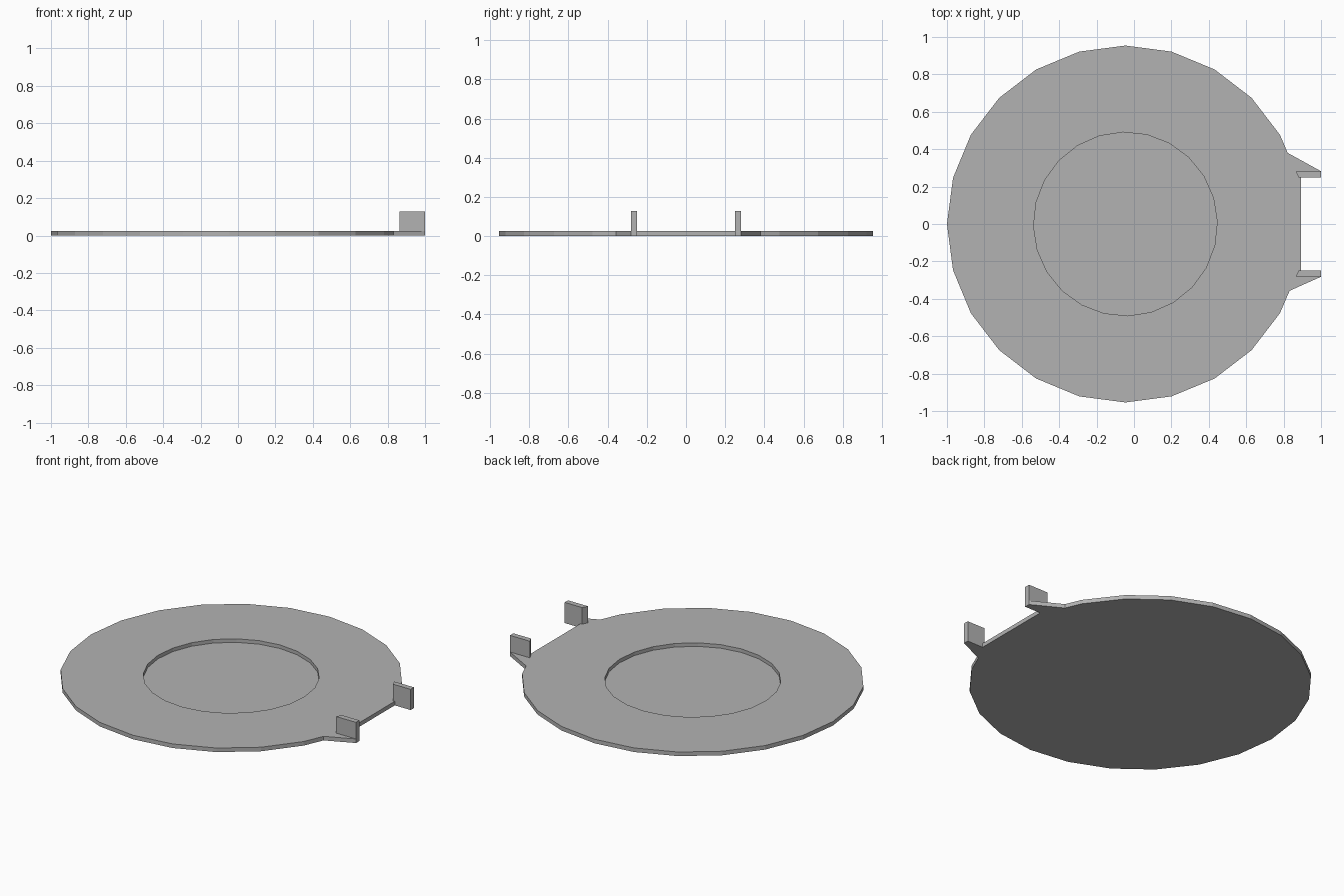
import bpy, bmesh
from math import cos, sin, radians

if "Cube" in bpy.data.objects:
    bpy.data.objects.remove(bpy.data.objects["Cube"], do_unlink=True)

CENTER_X = -0.046
THICK = 0.025
POST_TOP = 0.127

grey = bpy.data.materials.new("plain grey")
grey.use_nodes = True
grey.diffuse_color = (0.45, 0.45, 0.45, 1)
grey.node_tree.nodes["Principled BSDF"].inputs["Base Color"].default_value = grey.diffuse_color


def prism(name, outline, z0, z1):
    """Extrude a flat outline from z0 up to z1."""
    bm = bmesh.new()
    face = bm.faces.new([bm.verts.new((x, y, z0)) for x, y in outline])
    top = bmesh.ops.extrude_face_region(bm, geom=[face])["geom"]
    bmesh.ops.translate(bm, vec=(0, 0, z1 - z0),
                        verts=[v for v in top if isinstance(v, bmesh.types.BMVert)])
    bmesh.ops.recalc_face_normals(bm, faces=bm.faces)
    mesh = bpy.data.meshes.new(name)
    bm.to_mesh(mesh)
    bm.free()
    mesh.materials.append(grey)
    obj = bpy.data.objects.new(name, mesh)
    bpy.context.collection.objects.link(obj)
    return obj


def arc(radius, first, last, step=15):
    return [(CENTER_X + radius * cos(radians(a)), radius * sin(radians(a)))
            for a in range(first, last + 1, step)]


# Round base plate with two pointed wings and a straight edge between them
wing_front = [(0.832, -0.357), (1, -0.282), (1, -0.249), (0.892, -0.249)]
wing_back = [(0.892, 0.249), (1, 0.249), (1, 0.282), (0.822, 0.38)]
base = prism("base_plate", wing_front + wing_back + arc(0.954, 30, 330), 0, THICK)

# Shallow round recess, cut almost through the plate
cutter = prism("recess_cutter", arc(0.491, 0, 345), 0.003, 0.1)
for v in cutter.data.vertices:
    x, y, t = v.co.x - CENTER_X, v.co.y, radians(1.5)
    v.co.x, v.co.y = CENTER_X + x * cos(t) - y * sin(t), x * sin(t) + y * cos(t)
cutter.hide_render = True
cut = base.modifiers.new("recess", 'BOOLEAN')
cut.operation = 'DIFFERENCE'
cut.solver = 'EXACT'
cut.object = cutter
bpy.context.view_layer.objects.active = base
bpy.ops.object.modifier_apply(modifier=cut.name)
bpy.data.objects.remove(cutter, do_unlink=True)

# Upright posts at the wing tips
for name, side in (("back_post", 1), ("front_post", -1)):
    prism(name, [(x, side * y) for x, y in
                 ((0.88, 0.249), (1, 0.249), (1, 0.282), (0.864, 0.282))], THICK - 0.005, POST_TOP)
